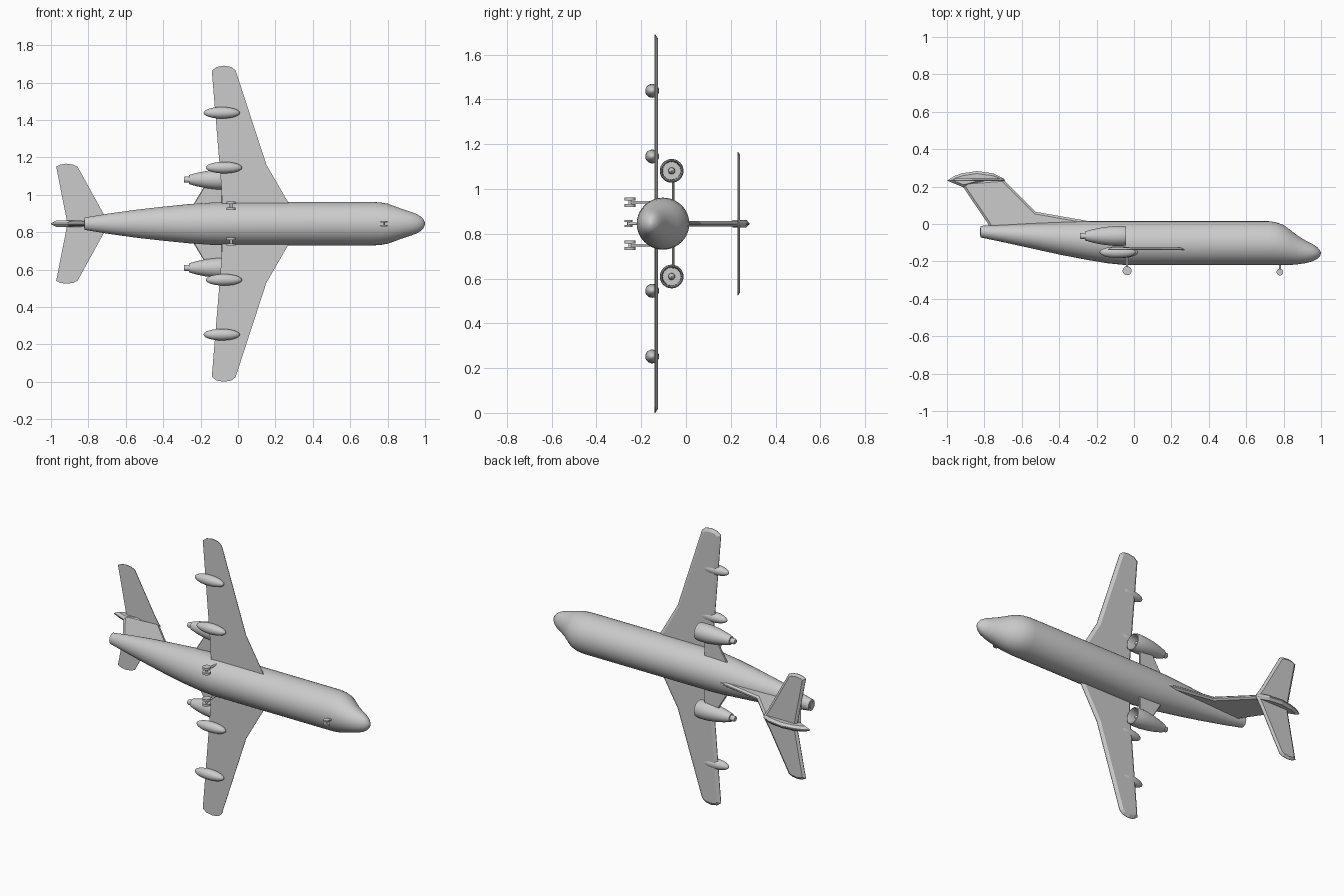
import bpy, bmesh, math
from mathutils import Vector

if "Cube" in bpy.data.objects:
    bpy.data.objects.remove(bpy.data.objects["Cube"])

MID = 0.845  # span centre line (span runs along z, aircraft "up" is +y)

grey = bpy.data.materials.new("light_grey")
grey.diffuse_color = (0.6, 0.6, 0.6, 1)
grey.use_nodes = True
grey.node_tree.nodes["Principled BSDF"].inputs["Base Color"].default_value = grey.diffuse_color


def finish(name, bm, smooth=None):
    bmesh.ops.recalc_face_normals(bm, faces=bm.faces)
    me = bpy.data.meshes.new(name)
    bm.to_mesh(me)
    bm.free()
    ob = bpy.data.objects.new(name, me)
    bpy.context.collection.objects.link(ob)
    me.materials.append(grey)
    if smooth:
        bpy.ops.object.select_all(action='DESELECT')
        ob.select_set(True)
        bpy.context.view_layer.objects.active = ob
        bpy.ops.object.shade_smooth_by_angle(angle=math.radians(smooth))
    return ob


def loft(name, rings, cap_start=True, cap_end=True, smooth=35):
    """Skin between equal-length rings of points."""
    bm = bmesh.new()
    vs = [[bm.verts.new(p) for p in r] for r in rings]
    n = len(vs[0])
    for a, b in zip(vs, vs[1:]):
        for i in range(n):
            j = (i + 1) % n
            bm.faces.new((a[i], a[j], b[j], b[i]))
    if cap_start:
        bm.faces.new(vs[0])
    if cap_end:
        bm.faces.new(vs[-1])
    return finish(name, bm, smooth)


def ellipse(x, y, z, ry, rz, n):
    return [(x, y + ry * math.cos(math.tau * i / n), z + rz * math.sin(math.tau * i / n))
            for i in range(n)]


def lathe(name, prof, y, z, n=24, **kw):
    return loft(name, [ellipse(x, y, z, r, r, n) for x, r in prof], **kw)


def inset(poly, d):
    """Move every edge of an outline inwards by d."""
    pts = [Vector(p) for p in poly]
    area = sum(a.x * b.y - b.x * a.y for a, b in zip(pts, pts[1:] + pts[:1]))
    s = 1 if area > 0 else -1
    out = []
    for i, p in enumerate(pts):
        e1 = (p - pts[i - 1]).normalized()
        e2 = (pts[(i + 1) % len(pts)] - p).normalized()
        n1, n2 = Vector((-e1.y, e1.x)) * s, Vector((-e2.y, e2.x)) * s
        out.append(p + (n1 + n2) * d / max(1 + n1.dot(n2), 0.3))
    return out


def plate(name, outline, levels, place):
    """Flat slab with chamfers: levels are (height, inset)."""
    return loft(name, [[place(p[0], p[1], h) for p in inset(outline, d)] for h, d in levels],
                smooth=None)


def mirrored(half):
    return half + [(x, -s) for x, s in reversed(half)]


def flat(x, s, h):
    return (x, h, MID + s)


def upright(x, y, h):
    return (x, y, MID + h)


# fuselage: x, top, bottom, half width
stations = [(-.82, -.01, -.072, .033), (-.70, -.004, -.097, .053), (-.55, .004, -.13, .074),
            (-.40, .01, -.163, .091), (-.25, .015, -.192, .106), (-.14, .015, -.21, .113),
            (-.04, .015, -.22, .116), (.72, .015, -.22, .116), (.76, .009, -.22, .114),
            (.80, -.005, -.22, .107), (.84, -.035, -.219, .093), (.88, -.066, -.215, .078),
            (.92, -.09, -.209, .065), (.955, -.107, -.199, .052), (.98, -.124, -.186, .037),
            (.994, -.14, -.172, .02), (1.0, -.153, -.158, .004)]
loft("fuselage", [ellipse(x, (t + b) / 2, MID, (t - b) / 2, w, 40) for x, t, b, w in stations])
lathe("tail_exhaust", [(-.824, .02), (-.80, .02)], -.041, MID)

# wings: one full-span slab with chamfered upper edges
wing = mirrored([(.315, .03), (.265, .12), (.152, .315), (-.013, .82), (-.035, .838), (-.075, .845),
                 (-.115, .838), (-.14, .818), (-.088, .185), (-.083, .03)])
plate("wings", wing, [(-.14, 0), (-.137, 0), (-.125, .018)], flat)

# tailplane
tail = mirrored([(-.69, .01), (-.72, .055), (-.858, .305), (-.88, .316), (-.92, .321),
                 (-.95, .316), (-.972, .305), (-.914, .01)])
plate("tailplane", tail, [(.229, 0), (.232, 0), (.242, .014)], flat)

# fin with dorsal fillet, and the fairing on top
fin = [(-.76, -.04), (-.20, -.04), (-.235, .014), (-.525, .065), (-.70, .24), (-.90, .225), (-.914, .198),
       (-.78, 0)]
plate("fin", fin, [(-.013, .012), (-.004, 0), (.004, 0), (.013, .012)], upright)
cap = [(-1, .232), (-.96, .257), (-.92, .271), (-.84, .283), (-.754, .271), (-.69, .239),
       (-.80, .226), (-.912, .196)]
plate("fin_fairing", cap, [(-.017, .013), (-.003, 0), (.003, 0), (.017, .013)], upright)

for side, tag in ((1, "left"), (-1, "right")):
    ez = MID + side * .236
    # engine nacelle with hollow intake, hub and exhaust
    lathe("nacelle_" + tag, [(-.262, .024), (-.22, .036), (-.17, .046), (-.11, .053), (-.06, .053),
                             (-.044, .05), (-.042, .046), (-.06, .041), (-.10, .04)], -.064, ez, 32)
    lathe("exhaust_" + tag, [(-.29, .013), (-.285, .016), (-.25, .017)], -.064, ez, 16)
    lathe("intake_hub_" + tag, [(-.11, .016), (-.08, .014), (-.065, .008), (-.06, .001)], -.064, ez, 16)
    # engine pylon
    pylon = [(-.085, side * .06), (-.085, side * .2), (-.18, side * .2), (-.265, side * .06)]
    plate("pylon_" + tag, pylon, [(-.063, .004), (-.06, 0), (-.055, 0), (-.052, .004)], flat)
    # flap fairings under the wing
    for cx, s, pos in ((-.087, .593, "outer"), (-.075, .30, "inner")):
        steps = [math.pi * i / 12 for i in range(13)]
        lathe("flap_fairing_" + pos + "_" + tag,
              [(cx - .097 * math.cos(a), max(.031 * math.sin(a), .0008)) for a in steps],
              -.151, MID + side * s, 20)


def gear(name, x, z, wheel_y, r, top_y, gap, width):
    """Strut, axle and a pair of wheels."""
    bm = bmesh.new()
    for off in (-gap, gap, 0):
        rad, w = (r, width) if off else (r * .3, gap * 2)
        ret = bmesh.ops.create_cone(bm, cap_ends=True, segments=20, radius1=rad, radius2=rad, depth=w)
        bmesh.ops.translate(bm, verts=ret["verts"], vec=(x, wheel_y, z + off))
    ret = bmesh.ops.create_cone(bm, cap_ends=True, segments=12, radius1=.006, radius2=.006,
                                depth=top_y - wheel_y)
    for v in ret["verts"]:
        v.co = (x + v.co.x, (top_y + wheel_y) / 2 + v.co.z, z + v.co.y)
    finish(name, bm, 35)


gear("main_gear_left", -.037, MID + .096, -.25, .024, -.135, .015, .013)
gear("main_gear_right", -.037, MID - .096, -.25, .024, -.135, .015, .013)
gear("nose_gear", .78, MID, -.257, .018, -.2, .011, .009)
